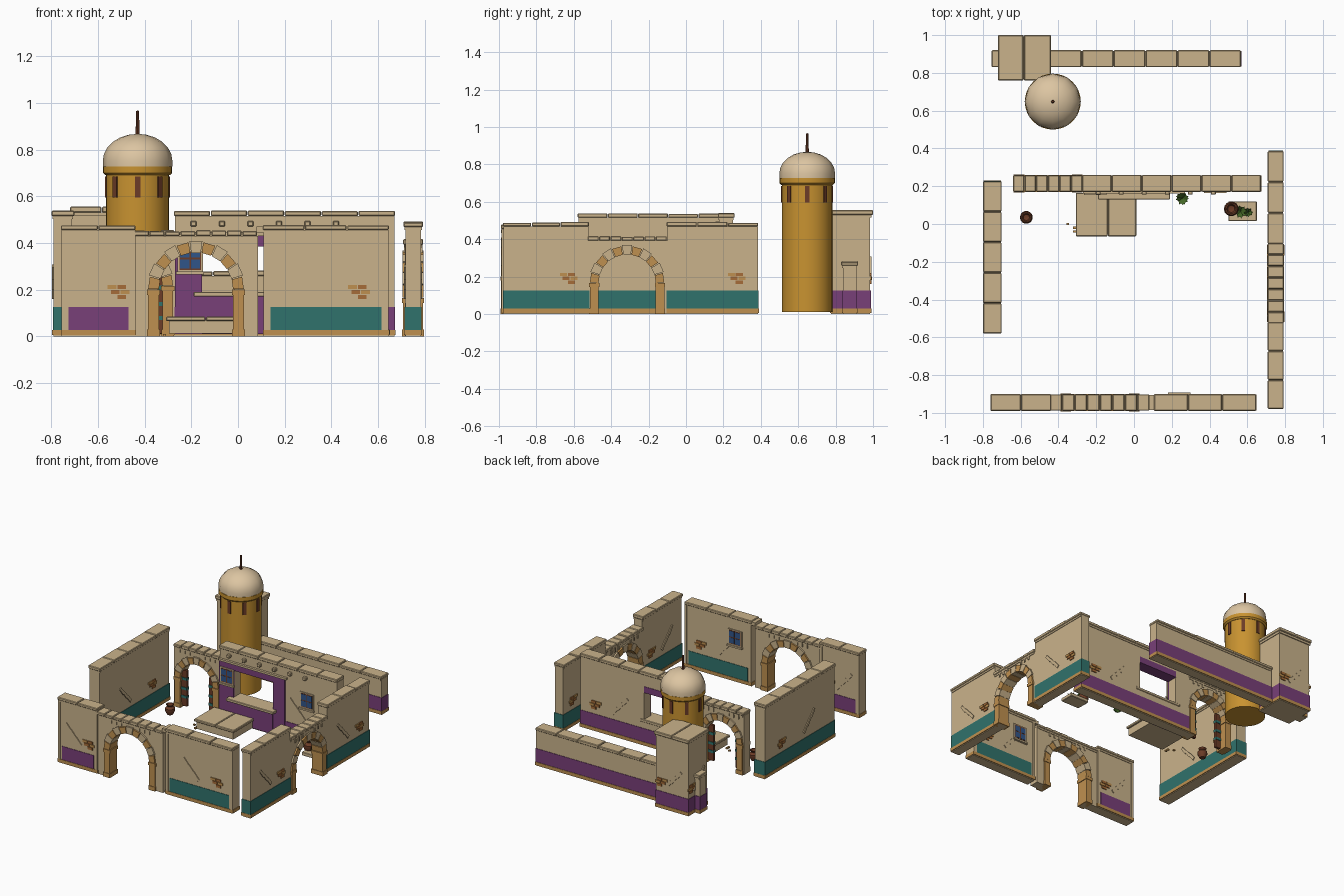
import bpy, bmesh, math, random
from mathutils import Vector

random.seed(4)
if "Cube" in bpy.data.objects:
    bpy.data.objects.remove(bpy.data.objects["Cube"])


def material(name, r, g, b):
    m = bpy.data.materials.new(name)
    m.use_nodes = True
    m.diffuse_color = (r, g, b, 1)
    m.node_tree.nodes["Principled BSDF"].inputs["Base Color"].default_value = (r, g, b, 1)
    return m


TAN = material("sandstone", .59, .45, .26)
PALE = material("pale dome plaster", .72, .56, .36)
OCHRE = material("ochre plaster", .58, .29, .03)
TRIM = material("orange stone", .52, .28, .08)
TEAL = material("teal paint", .03, .17, .15)
PURPLE = material("purple paint", .19, .05, .19)
WOOD = material("dark wood", .15, .045, .02)
BLUE = material("blue shutter", .03, .09, .25)
GREEN = material("leaf green", .06, .14, .02)
BRICK = material("brick", .38, .15, .04)


def finish(name, bm, mat, bevel=0):
    bmesh.ops.recalc_face_normals(bm, faces=bm.faces)
    me = bpy.data.meshes.new(name)
    bm.to_mesh(me)
    bm.free()
    me.materials.append(mat)
    ob = bpy.data.objects.new(name, me)
    bpy.context.collection.objects.link(ob)
    if bevel:
        mod = ob.modifiers.new("soft edge", "BEVEL")
        mod.width, mod.segments = bevel, 1
    return ob


def prism(name, ax, pts, v0, v1, mat, bevel=0):
    """Outline of (along, height) points, thick from v0 to v1 across the wall."""
    bm = bmesh.new()
    rings = []
    for v in (v0, v1):
        rings.append([bm.verts.new((u, v, z) if ax == "x" else (v, u, z)) for u, z in pts])
        bm.faces.new(rings[-1])
    n = len(pts)
    for i in range(n):
        j = (i + 1) % n
        bm.faces.new((rings[0][i], rings[0][j], rings[1][j], rings[1][i]))
    return finish(name, bm, mat, bevel)


def box(name, ax, u0, u1, v0, v1, z0, z1, mat, bevel=0):
    return prism(name, ax, [(u0, z0), (u1, z0), (u1, z1), (u0, z1)], v0, v1, mat, bevel)


def lathe(name, x, y, profile, seg, mat, smooth=True):
    bm = bmesh.new()
    verts = [bm.verts.new((r, 0, z)) for r, z in profile]
    edges = [bm.edges.new(p) for p in zip(verts, verts[1:])]
    bmesh.ops.spin(bm, geom=verts + edges, axis=(0, 0, 1), cent=(0, 0, 0), steps=seg,
                   angle=2 * math.pi, use_merge=True)
    bmesh.ops.remove_doubles(bm, verts=bm.verts, dist=.0005)
    ob = finish(name, bm, mat)
    ob.location = (x, y, 0)
    if smooth:
        bpy.ops.object.select_all(action="DESELECT")
        ob.select_set(True)
        bpy.context.view_layer.objects.active = ob
        bpy.ops.object.shade_smooth_by_angle(angle=math.radians(35))
    return ob


def cap(name, ax, u0, u1, v, half, z, size=.17):
    """Row of uneven coping stones with slanted joints."""
    n = max(1, round((u1 - u0) / size))
    step = (u1 - u0) / n
    for i in range(n):
        lift = random.uniform(-.002, .004)
        a, b = u0 + i * step, u0 + (i + 1) * step - .003
        box(name + "_coping", ax, a, b, v - half, v + half, z, z + .021 + lift, TAN, .004)
    box(name + "_cornice", ax, u0 + .008, u1 - .008, v - half + .005, v + half - .005, z - .012, z, TAN)


def wear(name, ax, face, out, crack_at, brick_at):
    """Slanted plaster crack and a patch of bare bricks on one wall face."""
    v0, v1 = sorted((face, face + out * .006))
    for k in range(3):
        u, z = crack_at - .06 + k * .04, .295 - k * .042
        prism(name + "_crack", ax, [(u, z), (u + .014, z + .012), (u + .056, z - .036),
                                    (u + .04, z - .052)], v0, v1, TAN)
    for row in range(3):
        for col in range(2):
            u = brick_at - .04 + col * .042 + (row % 2) * .014
            z = .16 + row * .021
            if (row, col) != (0, 0):
                box(name + "_brick", ax, u, u + .038, v0, v1, z, z + .018,
                    BRICK if (row + col) % 2 else TRIM)


def panel(name, ax, u0, u1, v, top, paint, half=.036, margin=-.003, worn=True, capped=True):
    box(name + "_body", ax, u0, u1, v - half, v + half, 0, top, TAN)
    box(name + "_base", ax, u0 - .004, u1 + .004, v - half - .006, v + half + .006, .005, .028, TRIM)
    box(name + "_painted_band", ax, u0 + margin, u1 - margin, v - half - .003, v + half + .003, .028, .125, paint)
    if margin > 0:
        for u in (u0, u1 - margin * .6):
            box(name + "_edge_post", ax, u, u + margin * .6, v - half - .006, v + half + .006, .028, top, TAN)
    if capped:
        cap(name, ax, u0 - .004, u1 + .004, v, half + .009, top)
    if worn:
        w = u1 - u0
        for s in (-1, 1):
            wear(name, ax, v + s * half, s, u0 + w * .36, u0 + w * .75)


def arch(name, ax, u0, u1, v, c, r, spring, top):
    """Wall piece pierced by a round arch with piers and alternating wedge stones."""
    arc = [(c - r * math.cos(math.pi * i / 16), spring + r * math.sin(math.pi * i / 16)) for i in range(17)]
    prism(name + "_wall", ax, [(u0, 0), (c - r, 0)] + arc + [(c + r, 0), (u1, 0), (u1, top), (u0, top)],
          v - .034, v + .034, TAN)
    n, R = 11, r + .042
    for i in range(n):
        a, b = math.pi * (i + .04) / n, math.pi * (i + .96) / n
        ro = R + (.006 if i % 2 else 0)
        pts = [(c + q * math.cos(t), spring + q * math.sin(t))
               for q, t in ((r - .004, a), (ro, a), (ro, b), (r - .004, b))]
        prism(name + "_wedge_stone", ax, pts, v - .045, v + .045, TAN if i % 2 else TRIM)
    for s in (-1, 1):
        a, b = sorted((c + s * (r - .004), c + s * R))
        box(name + "_pier", ax, a, b, v - .043, v + .043, 0, spring - .02, TRIM)
        box(name + "_pier_capital", ax, a - .005, b + .005, v - .047, v + .047, spring - .022, spring, TRIM)
        box(name + "_pier_foot", ax, a - .004, b + .004, v - .047, v + .047, 0, .03, TRIM)
        for k in range(3):
            u = c + s * (r * .45 + k * .04)
            box(name + "_rib", ax, u - .006, u + .006, v - .04, v + .04, top - .035, top, TAN)
    cap(name, ax, u0, u1, v, .043, top, .065)


def window(name, u, face, out, z):
    def plate(part, a, b, d, z0, z1, mat):
        box(name + part, "x", u + a, u + b, *sorted((face, face + out * d)), z + z0, z + z1, mat)
    plate("_frame", -.055, .055, .007, -.06, .055, TAN)
    plate("_recess", -.046, .046, .008, -.05, .048, WOOD)
    for s in (-.023, .023):
        for h in (-.025, .022):
            plate("_shutter", s - .02, s + .02, .0095, h - .02, h + .02, BLUE)
    plate("_sill", -.06, .06, .016, -.07, -.058, TAN)


# Front wall
panel("front_wall_right", "x", -.755, -.44, -.945, .455, PURPLE, margin=.03)
arch("front_arch", "x", -.445, .085, -.945, -.18, .163, .2, .43)
panel("front_wall_left", "x", .11, .645, -.945, .455, TEAL, margin=.03)
box("front_wall_joint_coping", "x", .08, .11, -.985, -.905, .445, .47, TAN)
window("front_window", .24, -.909, 1, .32)

# Left and right side walls
panel("left_wall_front", "y", -.975, -.52, .75, .468, TEAL, half=.033)
arch("left_arch", "y", -.525, -.1, .75, -.315, .157, .165, .392)
panel("left_wall_back", "y", -.1, .385, .75, .468, TEAL, half=.033)
panel("right_wall", "y", -.575, .225, -.75, .515, TEAL, half=.04)

# Inner wall with arch, serving opening and windows
arch("inner_arch", "x", -.64, -.27, .215, -.455, .135, .215, .43)
panel("inner_wall_left", "x", .16, .67, .215, .515, PURPLE, capped=False)
panel("inner_wall_pier", "x", -.27, -.155, .215, .515, PURPLE, worn=False, capped=False)
panel("opening_sill_wall", "x", -.155, .16, .215, .17, PURPLE, worn=False, capped=False)
box("opening_lintel", "x", -.155, .16, .179, .251, .39, .515, TAN)
cap("inner_wall", "x", -.275, .675, .215, .045, .515)
box("purple_pier_right", "x", -.27, -.155, .17, .181, .01, .43, PURPLE)
box("purple_pier_left", "x", .16, .255, .17, .181, .01, .43, PURPLE)
box("purple_lintel", "x", -.155, .16, .17, .254, .385, .43, PURPLE)
box("purple_counter", "x", -.155, .16, .165, .181, .01, .17, PURPLE)
box("counter_shelf", "x", -.19, .19, .13, .255, .17, .19, TAN, .003)
box("lintel_ledge", "x", -.27, .27, .162, .181, .43, .445, TAN)
for i in range(6):
    x = -.19 + i * .122
    box("beam_end", "x", x - .013, x + .013, .155, .18, .47, .494, TAN, .004)
window("inner_window_left", .43, .179, -1, .32)
window("inner_window_right", -.205, .17, -1, .335)

# Open door leaves in the inner arch
for s in (-1, 1):
    x = -.455 + s * .112
    box("door_leaf", "x", x - .024, x + .024, .19, .208, .012, .27, WOOD)
    for z in (.07, .13, .2):
        box("door_strap", "x", x - .025, x + .025, .186, .212, z, z + .018, TEAL)

# Low back wall and square tower
panel("low_back_wall", "x", -.44, .565, .875, .258, PURPLE, worn=False)
panel("low_wall_stub", "x", -.75, -.70, .875, .258, PURPLE, worn=False)
panel("square_tower", "x", -.71, -.45, .88, .53, PURPLE, half=.105, worn=False, capped=False)
for a, b in ((-.72, -.585), (-.582, -.44)):
    box("square_tower_coping", "x", a, b, .76, 1.0, .53, .555, TAN, .004)
box("square_tower_cornice", "x", -.715, -.445, .768, .992, .515, .53, TAN)
wear("square_tower", "x", .985, 1, -.6, -.5)
wear("square_tower_side", "y", -.71, -1, .86, .94)

# Round tower with dome
TX, TY = -.43, .648
lathe("round_tower", TX, TY, [(0, .01), (.135, .01), (.135, .69), (0, .69)], 32, OCHRE)
lathe("tower_collar", TX, TY, [(0, .69), (.138, .69), (.148, .7), (.148, .728), (0, .728)], 32, OCHRE)
dome = [(.149 * math.cos(t), .752 + .115 * math.sin(t)) for t in [math.pi / 2 * i / 6 for i in range(7)]]
lathe("tower_dome", TX, TY, [(0, .728), (.149, .728)] + dome, 12, PALE)
lathe("tower_spire", TX, TY, [(0, .86), (.009, .86), (.006, .965), (0, .967)], 8, WOOD)
for i in range(8):
    slit = box("tower_slit", "x", -.012, .012, .13, .139, .595, .685, WOOD)
    slit.location = (TX, TY, 0)
    slit.rotation_euler.z = i * math.pi / 4

# Courtyard platform of two slabs
box("platform_base", "x", -.295, 0, -.055, .165, .012, .07, TAN)
for a, b in ((-.308, -.14), (-.137, .012)):
    box("platform_slab", "x", a, b, -.066, .165, .065, .084, TAN, .004)

# Pots, planter and plants
POT = [(0, .01), (.02, .01), (.034, .04), (.033, .055), (.02, .07), (.028, .082), (.022, .082), (.016, .065), (0, .06)]
lathe("right_pot", -.57, .035, POT, 14, WOOD)
lathe("left_pot", .515, .08, [(r * 1.15, z * 1.2) for r, z in POT], 14, WOOD)
box("planter_slab", "x", .5, .65, .015, .12, .005, .03, TAN, .003)


def plant(name, x, y, z0, size, count):
    bm = bmesh.new()
    for i in range(count):
        t = i * 2.4
        d = Vector((math.cos(t), math.sin(t), random.uniform(.5, 1.6))) * size
        side = Vector((-math.sin(t), math.cos(t), 0)) * size * .3
        p = Vector((x, y, z0))
        bm.faces.new([bm.verts.new(q) for q in (p, p + d * .6 + side, p + d, p + d * .6 - side)])
    finish(name, bm, GREEN)


plant("wall_plant", .255, .135, .01, .035, 12)
plant("planter_plant", .565, .065, .03, .035, 10)
plant("planter_plant_small", .605, .062, .03, .025, 8)
for x, y in ((-.35, 0), (-.315, -.02), (-.315, -.04)):
    box("pebble", "x", x - .007, x + .007, y - .006, y + .006, 0, .01, TRIM)
